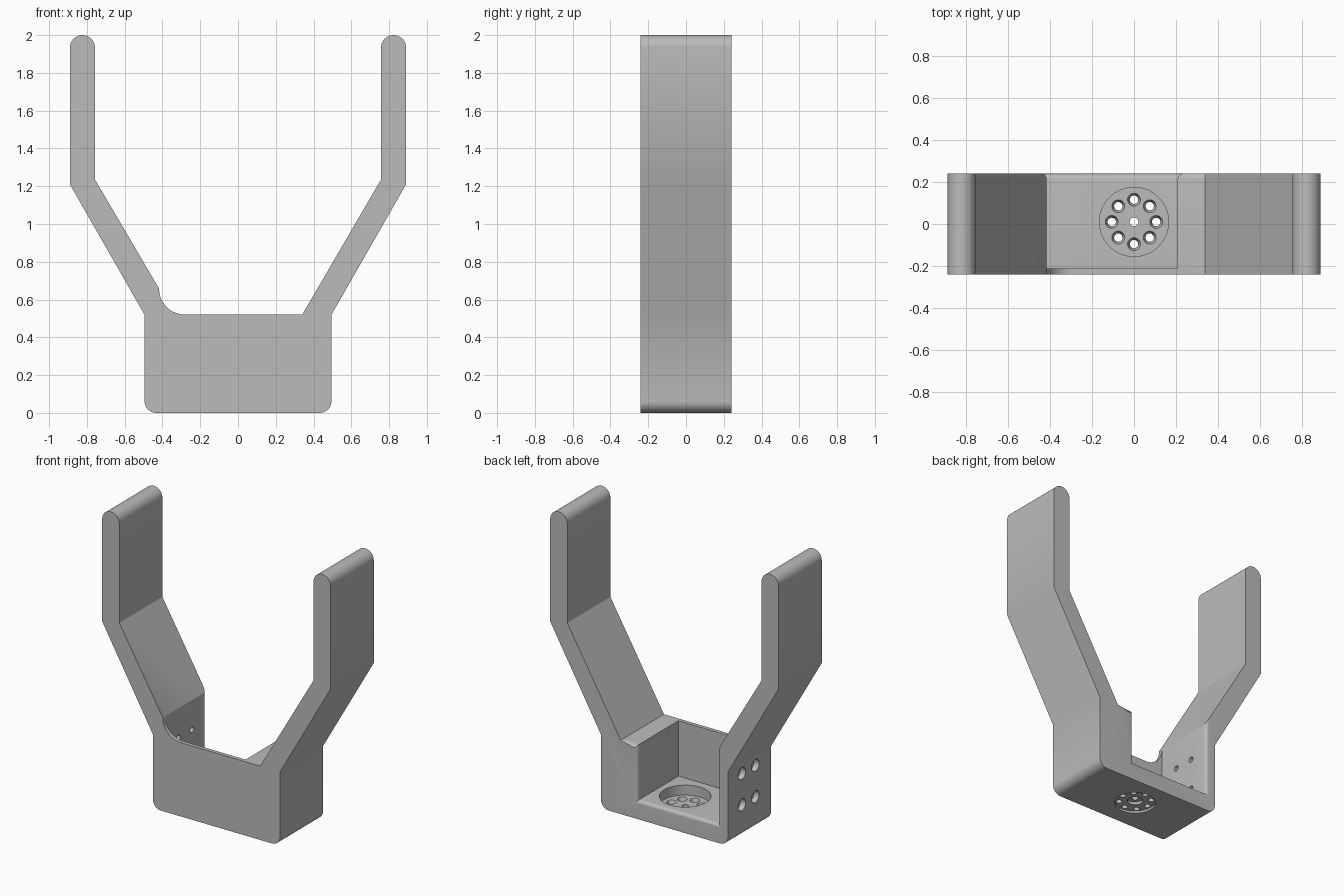
import bpy, bmesh
from math import sin, cos, pi, radians
from mathutils import Matrix, Vector

default = bpy.data.objects.get("Cube")
if default:
    bpy.data.objects.remove(default)

grey = bpy.data.materials.new("plain grey")
grey.use_nodes = True
grey.diffuse_color = (0.5, 0.5, 0.5, 1)
grey.node_tree.nodes["Principled BSDF"].inputs["Base Color"].default_value = (0.5, 0.5, 0.5, 1)

DEPTH = 0.24      # half of the bracket width
FLOOR = 0.13      # pocket floor height
MID = 0.01        # centre line of the hole patterns


def make_object(name, bm):
    bmesh.ops.recalc_face_normals(bm, faces=bm.faces)
    mesh = bpy.data.meshes.new(name)
    bm.to_mesh(mesh)
    bm.free()
    mesh.materials.append(grey)
    obj = bpy.data.objects.new(name, mesh)
    bpy.context.scene.collection.objects.link(obj)
    return obj


def arc(cx, cz, r, start, end, steps=12):
    angles = [radians(start + (end - start) * i / steps) for i in range(steps + 1)]
    return [(cx + r * cos(a), cz + r * sin(a)) for a in angles]


def prism(name, outline, y0, y1):
    bm = bmesh.new()
    face = bm.faces.new([bm.verts.new((x, y0, z)) for x, z in outline])
    moved = bmesh.ops.extrude_face_region(bm, geom=[face])["geom"]
    verts = [v for v in moved if isinstance(v, bmesh.types.BMVert)]
    bmesh.ops.translate(bm, verts=verts, vec=(0, y1 - y0, 0))
    return make_object(name, bm)


def cutter(start, end, r_start, r_end, sides=32):
    start, end = Vector(start), Vector(end)
    axis = end - start
    turn = axis.to_track_quat('Z', 'Y').to_matrix().to_4x4()
    bm = bmesh.new()
    bmesh.ops.create_cone(bm, cap_ends=True, segments=sides, radius1=r_start,
                          radius2=r_end, depth=axis.length,
                          matrix=Matrix.Translation((start + end) / 2) @ turn)
    return make_object("cutter", bm)


def cut(target, tools):
    for tool in tools:
        tool.hide_render = True
        mod = target.modifiers.new("cut", 'BOOLEAN')
        mod.operation, mod.solver, mod.object = 'DIFFERENCE', 'EXACT', tool
    graph = bpy.context.evaluated_depsgraph_get()
    mesh = bpy.data.meshes.new_from_object(target.evaluated_get(graph))
    target.modifiers.clear()
    target.data = mesh
    for tool in tools:
        bpy.data.objects.remove(tool)


# Forked outline: base, right arm, fillet on one inner corner, left arm
tip = 0.0665
outline = (arc(-0.433, 0.062, 0.062, 180, 270) + arc(0.433, 0.062, 0.062, 270, 360)
           + [(0.495, 0.52), (0.89, 1.21)]
           + arc(0.89 - tip, 2 - tip, tip, 0, 180, 20)
           + [(0.757, 1.235), (0.34, 0.52)]
           + arc(-0.28, 0.658, 0.138, 270, 180)
           + [(-0.757, 1.235)]
           + arc(-0.89 + tip, 2 - tip, tip, 0, 180, 20)
           + [(-0.89, 1.21), (-0.495, 0.52)])
bracket = prism("fork_bracket", outline, -DEPTH, DEPTH)

# Pocket open at the back and top
pocket = prism("pocket_cutter", [(-0.418, FLOOR), (0.208, FLOOR), (0.208, 0.8), (-0.418, 0.8)],
               -0.213, 0.4)
cut(bracket, [pocket])

# Rounded rim where the pocket meets the back
bm = bmesh.new()
bm.from_mesh(bracket.data)


def on_rim(v):
    return (v.co.y > DEPTH - 0.001 and -0.43 < v.co.x < 0.345
            and FLOOR - 0.01 < v.co.z < 0.67)


rim = [e for e in bm.edges if all(on_rim(v) for v in e.verts) and len(e.link_faces) == 2
       and e.calc_face_angle(0) > 1]
bmesh.ops.bevel(bm, geom=rim, offset=0.025, segments=5, profile=0.5, affect='EDGES')
bm.to_mesh(bracket.data)
bm.free()

# Round seat in the floor, shallow recess below, centre bore
tools = [cutter((0, MID, 0.06), (0, MID, 0.3), 0.165, 0.165, 64),
         cutter((0, MID, -0.1), (0, MID, 0.015), 0.135, 0.135, 64),
         cutter((0, MID, -0.1), (0, MID, 0.035), 0.05, 0.05),
         cutter((0, MID, -0.1), (0, MID, 0.2), 0.021, 0.021)]

# Ring of countersunk screw holes
for i in range(8):
    x, y = 0.106 * cos(i * pi / 4), MID + 0.106 * sin(i * pi / 4)
    tools += [cutter((x, y, -0.1), (x, y, 0.2), 0.02, 0.02),
              cutter((x, y, 0.035), (x, y, 0.065), 0.02, 0.033)]

# Four counterbored holes through the thin side wall
for y in (MID - 0.075, MID + 0.075):
    for z in (0.23, 0.45):
        tools += [cutter((-0.6, y, z), (-0.35, y, z), 0.02, 0.02),
                  cutter((-0.6, y, z), (-0.455, y, z), 0.042, 0.042)]
cut(bracket, tools)

bpy.ops.object.select_all(action='DESELECT')
bracket.select_set(True)
bpy.context.view_layer.objects.active = bracket
bpy.ops.object.shade_smooth_by_angle(angle=radians(30))
